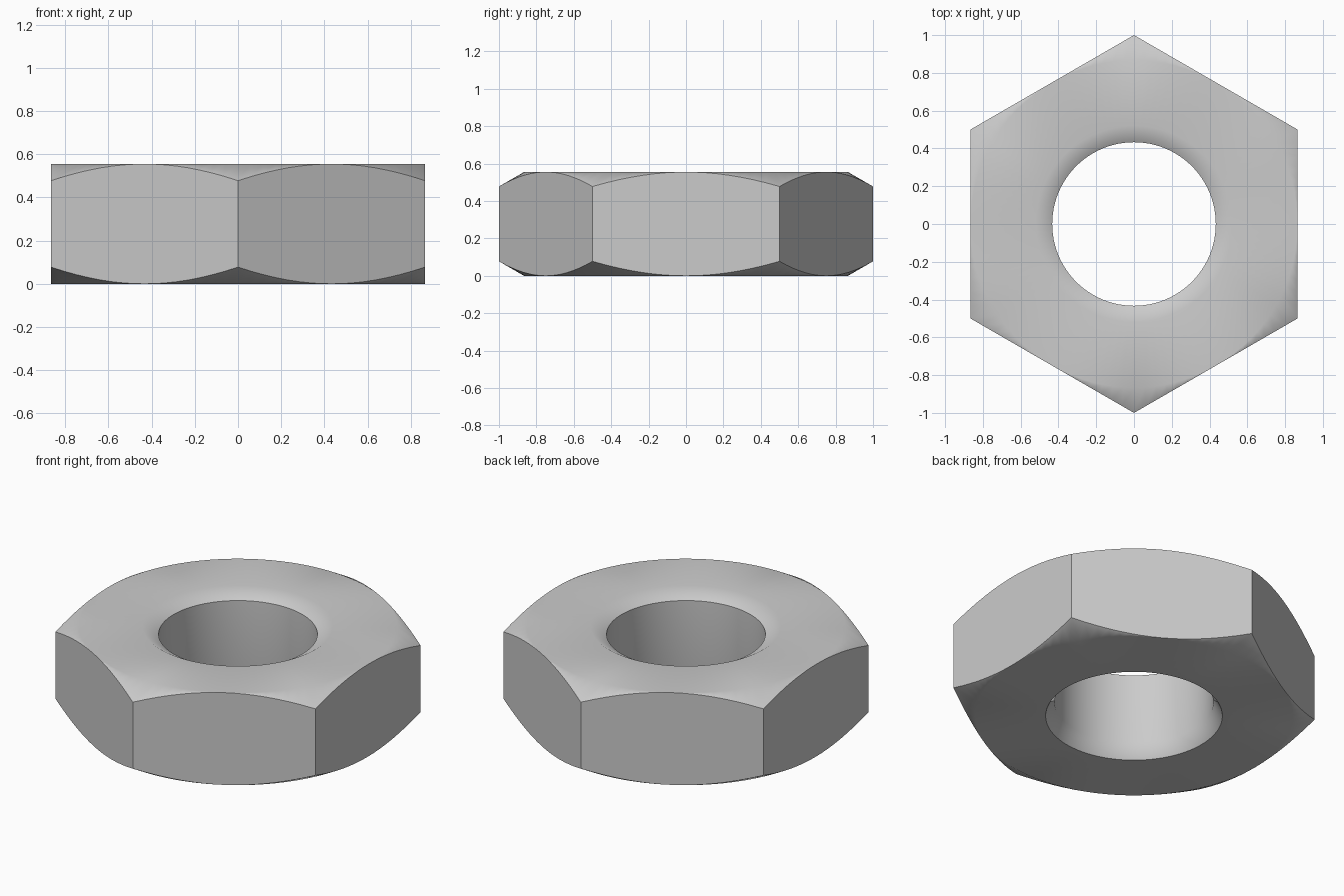
import bpy
import bmesh
from math import cos, sin, tan, radians, tau

if "Cube" in bpy.data.objects:
    bpy.data.objects.remove(bpy.data.objects["Cube"], do_unlink=True)

SEGMENTS = 96
HEIGHT = 0.555
FLAT = 0.866        # half the width across flats, also the chamfer circle
BORE = 0.433
SLOPE = tan(radians(30))


def hex_radius(angle):
    """Distance from the axis to the hexagon outline, flats facing +x and -x."""
    offset = (angle + radians(30)) % radians(60) - radians(30)
    return FLAT / cos(offset)


def section(angle):
    """Closed (radius, height) cross-section of the nut at one angle."""
    rim = hex_radius(angle)
    drop = max(0.0, rim - FLAT) * SLOPE
    return [
        (BORE, 0.085), (0.482, 0), (FLAT, 0), (rim, drop),
        (rim, HEIGHT - drop), (FLAT, HEIGHT), (0.52, HEIGHT), (BORE, HEIGHT - 0.05),
    ]


# Loft the cross-section around the axis
bm = bmesh.new()
loops = []
for i in range(SEGMENTS):
    a = tau * i / SEGMENTS
    loops.append([bm.verts.new((r * cos(a), r * sin(a), z)) for r, z in section(a)])
for i, here in enumerate(loops):
    after = loops[(i + 1) % SEGMENTS]
    for j in range(len(here)):
        k = (j + 1) % len(here)
        bm.faces.new((here[j], after[j], after[k], here[k]))

# The chamfer vanishes at the middle of each flat
bmesh.ops.remove_doubles(bm, verts=bm.verts, dist=0.00001)
bmesh.ops.recalc_face_normals(bm, faces=bm.faces)
mesh = bpy.data.meshes.new("hex_nut")
bm.to_mesh(mesh)
bm.free()

nut = bpy.data.objects.new("hex_nut", mesh)
bpy.context.collection.objects.link(nut)

# Plain steel colour
steel = bpy.data.materials.new("steel_grey")
steel.use_nodes = True
colour = (0.6, 0.6, 0.6, 1)
steel.diffuse_color = colour
for node in steel.node_tree.nodes:
    if node.type == "BSDF_PRINCIPLED":
        node.inputs["Base Color"].default_value = colour
mesh.materials.append(steel)

# Smooth bore and chamfers, crisp hexagon edges
for ob in bpy.context.selected_objects:
    ob.select_set(False)
nut.select_set(True)
bpy.context.view_layer.objects.active = nut
bpy.ops.object.shade_smooth_by_angle(angle=radians(35))
weighted = nut.modifiers.new("flat_face_normals", "WEIGHTED_NORMAL")
weighted.keep_sharp = True
